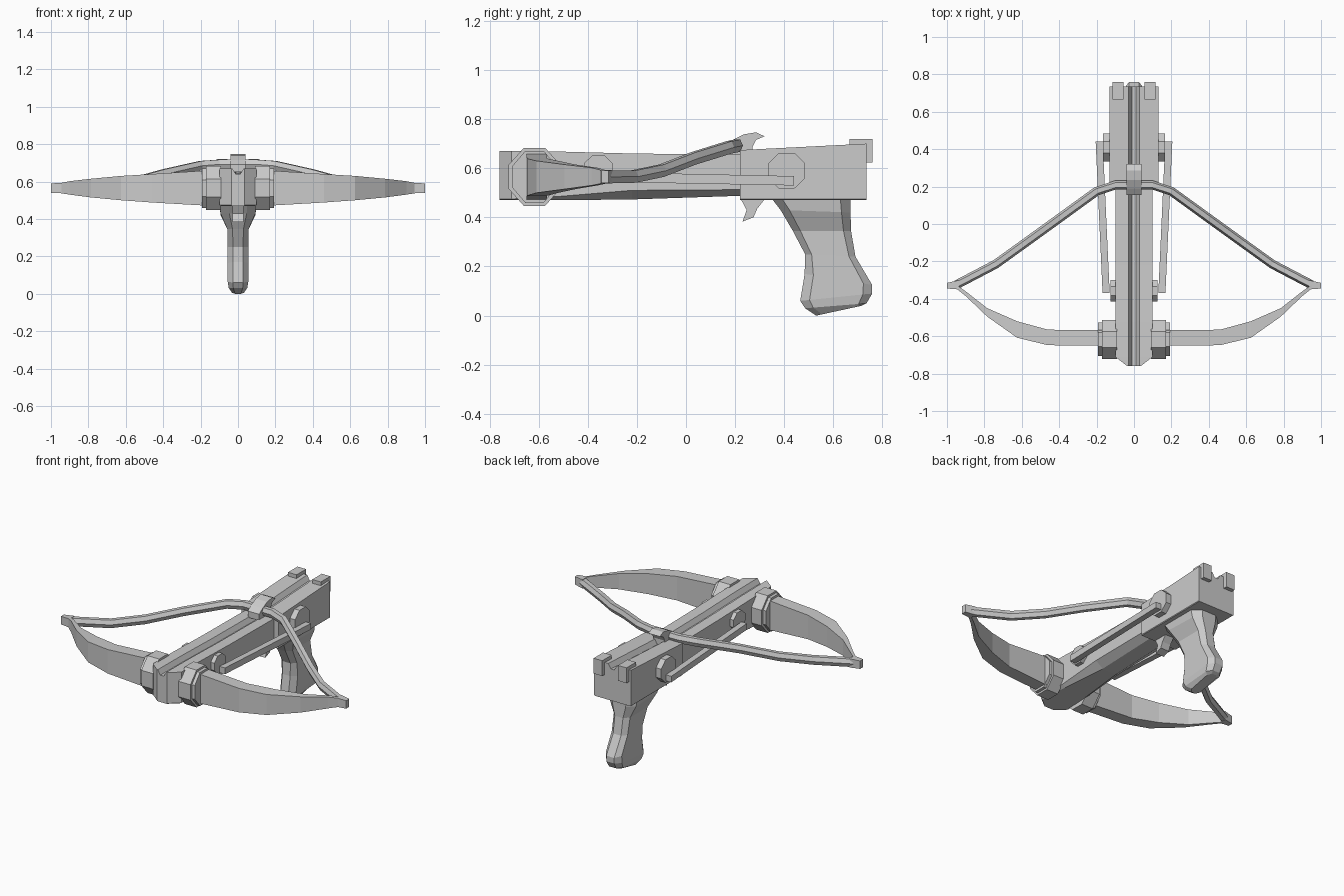
import bpy, bmesh
from math import cos, sin, pi


def finish(name, bm):
    bmesh.ops.recalc_face_normals(bm, faces=bm.faces)
    me = bpy.data.meshes.new(name)
    bm.to_mesh(me)
    bm.free()
    ob = bpy.data.objects.new(name, me)
    bpy.context.collection.objects.link(ob)
    return ob


def loft(name, sections, side=1):
    """Skin equal-length point rings, cap both ends; side=-1 mirrors in x."""
    bm = bmesh.new()
    rings = [[bm.verts.new((x * side, y, z)) for x, y, z in s] for s in sections]
    n = len(rings[0])
    for a, b in zip(rings, rings[1:]):
        for i in range(n):
            j = (i + 1) % n
            bm.faces.new((a[i], a[j], b[j], b[i]))
    bm.faces.new(rings[0])
    bm.faces.new(rings[-1])
    return finish(name, bm)


def plate(name, profile, x0, x1, side=1):
    """Extrude a (y, z) profile along x."""
    return loft(name, [[(x, y, z) for y, z in profile] for x in (x0, x1)], side)


def octagon(y, z, ry, rz, x):
    k = 1 / cos(pi / 8)
    return [(x, y + ry * k * cos(pi / 8 + i * pi / 4),
             z + rz * k * sin(pi / 8 + i * pi / 4)) for i in range(8)]


def rail(y, w, bottom, top, cx, cz):
    """Stock cross-section with bolt groove on top and chamfered underside."""
    half = [(w - cx, bottom), (w, bottom + cz), (w, top),
            (0.03, top), (0.012, top - 0.03)]
    pts = half + [(-x, z) for x, z in reversed(half)]
    return [(x, y, z) for x, z in pts]


# Stock: slim grooved rail and wider rear body
loft("front_rail", [rail(-0.76, 0.036, 0.47, 0.67, 0.004, 0.004),
                    rail(-0.71, 0.10, 0.47, 0.67, 0.01, 0.005),
                    rail(-0.52, 0.10, 0.47, 0.668, 0.02, 0.015),
                    rail(-0.22, 0.10, 0.473, 0.66, 0.05, 0.037),
                    rail(0.23, 0.10, 0.488, 0.655, 0.05, 0.025)])
loft("rear_body", [rail(0.22, 0.13, 0.47, 0.674, 0.004, 0.004),
                   rail(0.735, 0.13, 0.47, 0.70, 0.004, 0.004)])

# Grip: chamfered rings (front y, front z, back y, back z, half width)
grip = []
for y0, z0, y1, z1, w in [(0.35, 0.475, 0.67, 0.475, 0.10),
                          (0.385, 0.43, 0.67, 0.42, 0.093),
                          (0.435, 0.345, 0.672, 0.345, 0.057),
                          (0.485, 0.25, 0.69, 0.24, 0.055),
                          (0.483, 0.17, 0.758, 0.125, 0.055),
                          (0.465, 0.06, 0.758, 0.09, 0.055),
                          (0.485, 0.03, 0.735, 0.05, 0.050),
                          (0.53, 0.0, 0.715, 0.04, 0.032)]:
    c = w * 0.5
    ring = []
    for x, t in [(c, 0), (w, 0.13), (w, 0.87), (c, 1)]:
        ring.append((x, y0 + (y1 - y0) * t, z0 + (z1 - z0) * t))
    grip.append(ring + [(-x, y, z) for x, y, z in reversed(ring)])
loft("grip", grip)

# Trigger and string latch
plate("trigger", [(0.22, 0.48), (0.325, 0.48), (0.29, 0.435), (0.275, 0.40),
                  (0.23, 0.383), (0.247, 0.43)], -0.03, 0.03)
plate("string_latch", [(0.155, 0.65), (0.155, 0.69), (0.19, 0.715), (0.235, 0.738),
                       (0.285, 0.746), (0.32, 0.73), (0.285, 0.715),
                       (0.27, 0.685), (0.27, 0.65)], -0.04, 0.04)

for side, tag in ((1, "right"), (-1, "left")):
    # Rear sight bracket
    plate("sight_" + tag, [(0.665, 0.69), (0.665, 0.72), (0.76, 0.72), (0.76, 0.623),
                           (0.73, 0.623), (0.73, 0.69)], 0.055, 0.115, side)

    # Bow clamp with stepped outer lip
    loft("bow_clamp_" + tag, [octagon(-0.617, 0.565, 0.105, 0.118, x)
                              for x in (0.09, 0.172)], side)
    loft("clamp_lip_" + tag, [octagon(-0.617, 0.565, 0.09, 0.106, x)
                              for x in (0.165, 0.192)], side)

    # Bow limb: (x, front y, back y, bottom z, top z)
    loft("bow_limb_" + tag,
         [[(x, a, z0), (x, b, z0), (x, b, z1), (x, a, z1)] for x, a, b, z0, z1 in
          [(0.09, -0.65, -0.568, 0.47, 0.66), (0.20, -0.65, -0.568, 0.473, 0.657),
           (0.46, -0.648, -0.565, 0.488, 0.64), (0.625, -0.578 - 0.03, -0.52, 0.50, 0.63),
           (0.785, -0.495, -0.45, 0.515, 0.615), (0.90, -0.385, -0.36, 0.53, 0.602),
           (0.95, -0.345, -0.325, 0.538, 0.592)]], side)
    loft("bow_tip_" + tag,
         [[(x, a, z0), (x, b, z0), (x, b, z1), (x, a, z1)] for x, a, b, z0, z1 in
          [(0.935, -0.35, -0.30, 0.537, 0.593), (1.0, -0.345, -0.315, 0.54, 0.59)]], side)

    # Cocking lever: pivot discs and rod
    loft("front_pivot_" + tag, [octagon(-0.357, 0.597, 0.058, 0.056, x)
                                for x in (0.09, 0.125)], side)
    loft("rear_pivot_" + tag, [octagon(0.41, 0.59, 0.075, 0.073, x)
                               for x in (0.12, 0.166)], side)
    loft("lever_rod_" + tag,
         [[(x, y, z0), (x + 0.038, y, z0), (x + 0.038, y, z1), (x, y, z1)]
          for x, y, z0, z1 in [(0.13, -0.37, 0.545, 0.585), (0.167, 0.44, 0.53, 0.568)]],
         side)

# Bowstring: hexagonal section swept along a mirrored path
half = [(0.95, -0.325, 0.565), (0.74, -0.215, 0.566), (0.58, -0.10, 0.59),
        (0.40, 0.03, 0.64), (0.20, 0.175, 0.685), (0.10, 0.208, 0.692)]
path = half + [(-x, y, z) for x, y, z in reversed(half)]
string = []
for i, (x, y, z) in enumerate(path):
    a, b = path[max(i - 1, 0)], path[min(i + 1, len(path) - 1)]
    dx, dy = b[0] - a[0], b[1] - a[1]
    d = (dx * dx + dy * dy) ** 0.5
    nx, ny = -dy / d, dx / d
    string.append([(x + nx * r, y + ny * r, z + h) for r, h in
                   [(0.024, 0.0), (0.013, 0.025), (-0.013, 0.025),
                    (-0.024, 0.0), (-0.013, -0.025), (0.013, -0.025)]])
loft("bowstring", string)
